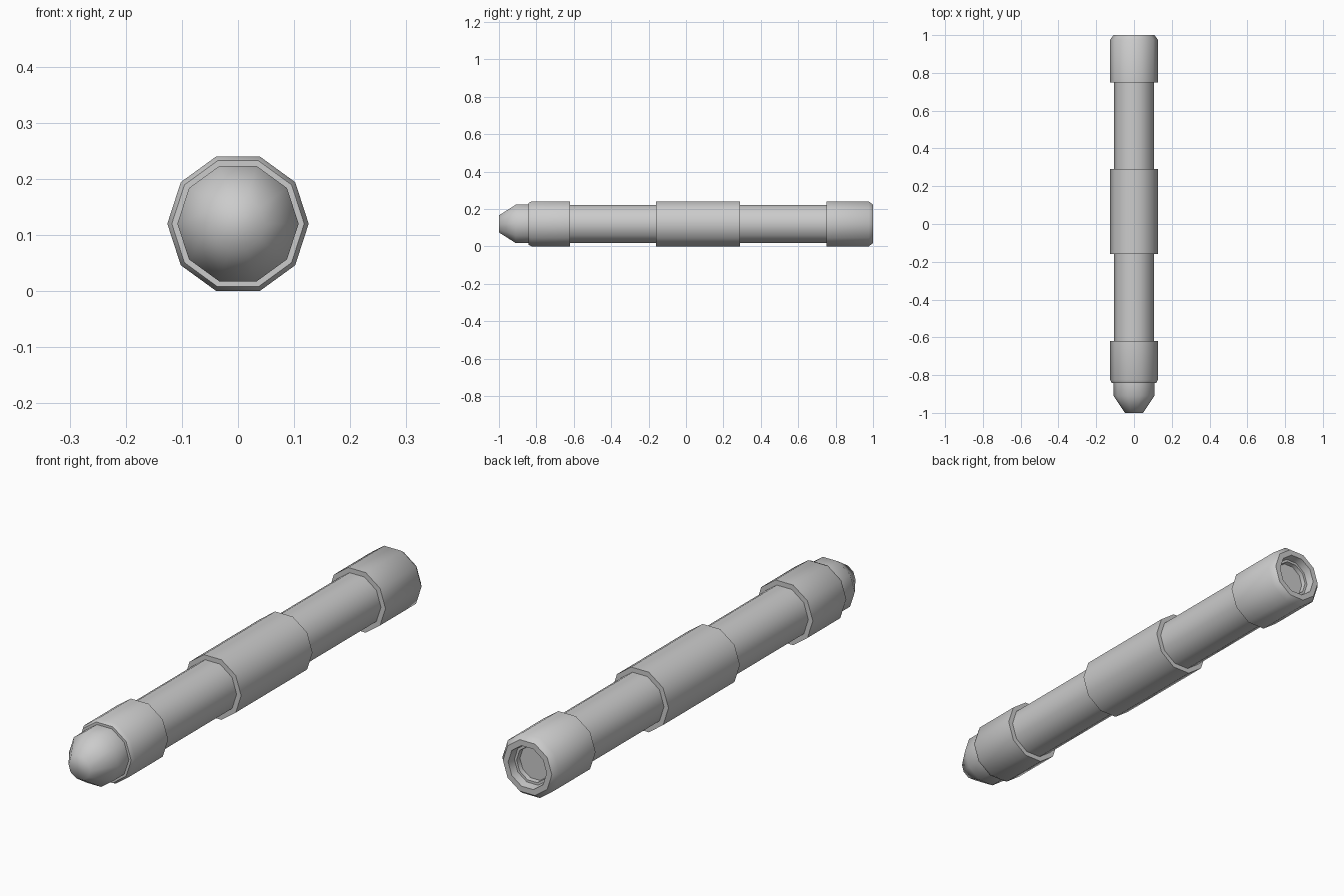
import bpy, bmesh, math

if "Cube" in bpy.data.objects:
    bpy.data.objects.remove(bpy.data.objects["Cube"])

SIDES = 10
AXIS_Z = 0.12
R_BAND, R_SHAFT = 0.126, 0.106


def lathe(name, profile, cap_start=False, cap_end=False, angle=35):
    """Ten-sided turned part along y; profile holds (y, radius) pairs."""
    bm = bmesh.new()
    rings = []
    for y, r in profile:
        rings.append([bm.verts.new((r * math.cos(math.tau * i / SIDES), y,
                                    AXIS_Z + r * math.sin(math.tau * i / SIDES)))
                      for i in range(SIDES)])
    for a, b in zip(rings, rings[1:]):
        for i in range(SIDES):
            j = (i + 1) % SIDES
            bm.faces.new((a[i], b[i], b[j], a[j]))
    if cap_start:
        bm.faces.new(rings[0])
    if cap_end:
        bm.faces.new(rings[-1][::-1])
    mesh = bpy.data.meshes.new(name)
    bm.to_mesh(mesh)
    bm.free()
    obj = bpy.data.objects.new(name, mesh)
    bpy.context.collection.objects.link(obj)
    bpy.ops.object.select_all(action='DESELECT')
    bpy.context.view_layer.objects.active = obj
    obj.select_set(True)
    # keep the band edges crisp and the barrel rounded
    bpy.ops.object.shade_smooth_by_angle(angle=math.radians(angle + 2))
    return obj


# Tapered nose with a soft blunt tip
lathe("nose", [(-1.0, 0.048), (-0.91, 0.108), (-0.842, 0.108)],
      cap_start=True, angle=65)

# Front collar with a small chamfer
lathe("front_collar", [(-0.842, 0.108), (-0.842, 0.118), (-0.826, R_BAND),
                       (-0.62, R_BAND), (-0.62, R_SHAFT)])

# Two shaft lengths
for name, y0, y1 in (("front_shaft", -0.62, -0.16), ("rear_shaft", 0.29, 0.75)):
    lathe(name, [(y0, R_SHAFT), (y1, R_SHAFT)])

# Grip band in the middle
lathe("middle_band", [(-0.16, R_SHAFT), (-0.16, R_BAND),
                      (0.29, R_BAND), (0.29, R_SHAFT)])

# Rear collar, chamfered, with a recessed socket in its end
lathe("rear_collar", [(0.75, R_SHAFT), (0.75, R_BAND), (0.977, R_BAND),
                      (1.0, 0.108), (1.0, 0.085), (0.968, 0.08),
                      (0.968, 0.07), (0.95, 0.068)], cap_end=True)
